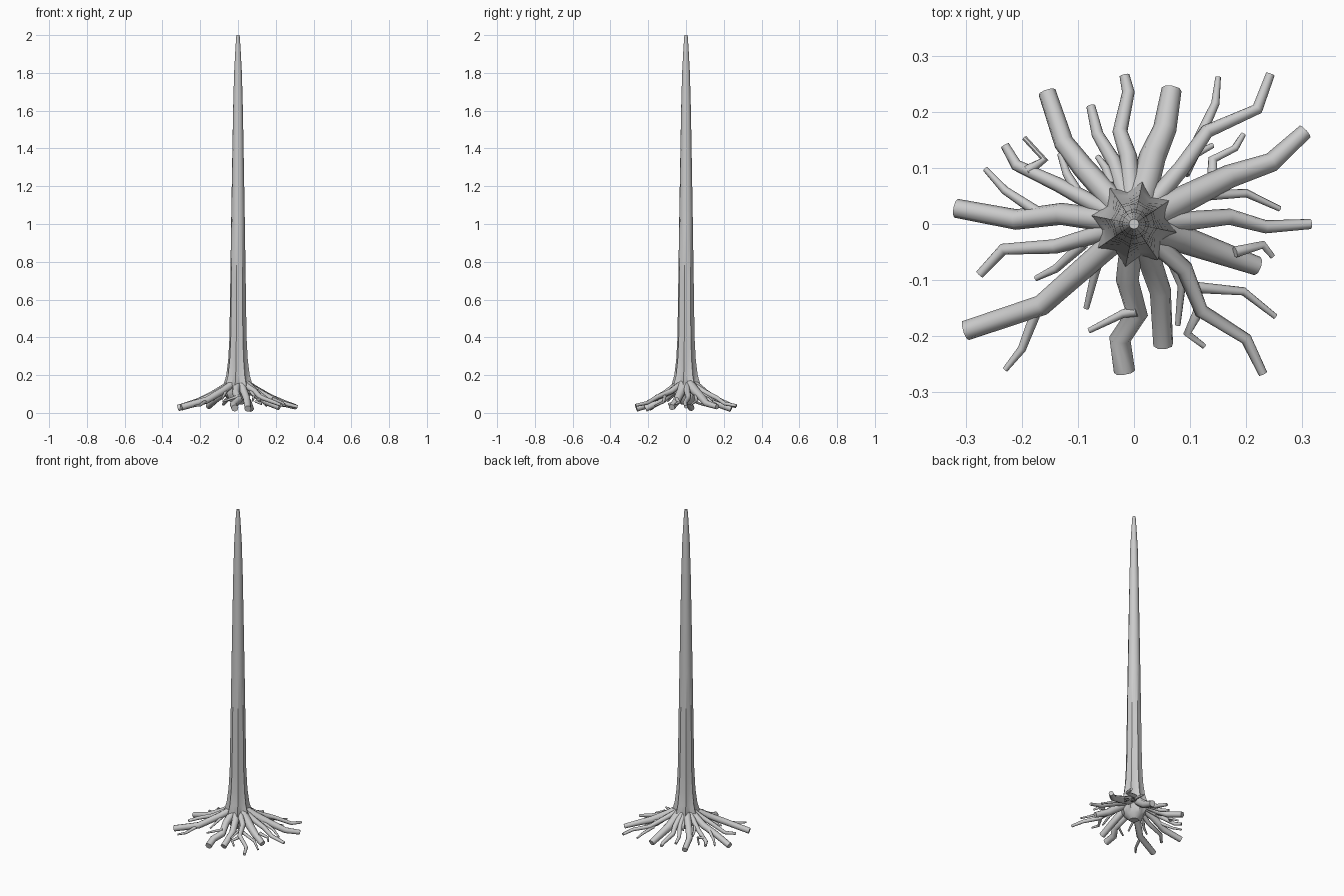
import bpy, bmesh, math

# ---------- trunk: lathe with a lobed, flared foot ----------
SIDES = 16
PROFILE = [  # z, radius, lobe depth
    (0.045, 0.025, 0.0), (0.07, 0.052, 0.05), (0.11, 0.067, 0.12), (0.15, 0.068, 0.14),
    (0.20, 0.057, 0.11), (0.28, 0.049, 0.08), (0.40, 0.044, 0.05), (0.70, 0.040, 0.04),
    (1.00, 0.036, 0.03), (1.30, 0.031, 0.03), (1.60, 0.026, 0.02), (1.80, 0.021, 0.0),
    (1.93, 0.014, 0.0), (2.00, 0.009, 0.0)]
bm = bmesh.new()
rings = []
for z, r, lobe in PROFILE:
    ring = []
    for i in range(SIDES):
        a = 2 * math.pi * (i + 0.5) / SIDES
        rr = r * (1 + lobe * (1 if i % 2 else -1))
        ring.append(bm.verts.new((rr * math.cos(a), rr * math.sin(a), z)))
    rings.append(ring)
for lo, hi in zip(rings, rings[1:]):
    for i in range(SIDES):
        j = (i + 1) % SIDES
        bm.faces.new((lo[i], lo[j], hi[j], hi[i]))
bm.faces.new(rings[0][::-1])
bm.faces.new(rings[-1])
me = bpy.data.meshes.new("trunk")
bm.to_mesh(me)
bm.free()
trunk = bpy.data.objects.new("trunk", me)
bpy.context.collection.objects.link(trunk)


def drop(r, reach, z_tip, z_top=0.155):
    """Height of a root at distance r from the trunk axis."""
    t = min(1, max(0, (r - 0.035) / (reach - 0.035)))
    return z_tip + (z_top - z_tip) * (1 - t) ** 1.4


def tubes(name, paths):
    """paths: lists of (x, y, z, radius); one tapered tube each."""
    cu = bpy.data.curves.new(name, 'CURVE')
    cu.dimensions = '3D'
    cu.bevel_depth = 1.0
    cu.bevel_resolution = 2
    cu.use_fill_caps = True
    for path in paths:
        sp = cu.splines.new('POLY')
        sp.points.add(len(path) - 1)
        for p, (x, y, z, r) in zip(sp.points, path):
            p.co = (x, y, z, 1)
            p.radius = r
    ob = bpy.data.objects.new(name, cu)
    bpy.context.collection.objects.link(ob)
    bpy.ops.object.select_all(action='DESELECT')
    ob.select_set(True)
    bpy.context.view_layer.objects.active = ob
    bpy.ops.object.convert(target='MESH')
    bpy.ops.object.shade_smooth_by_angle(angle=math.radians(50))


def root_path(r0, r1, z_tip, pts):
    """Root from inside the trunk out through the plan points."""
    x, y = pts[0]
    d = math.hypot(x, y)
    plan = [(x / d * 0.035, y / d * 0.035)] + pts
    reach = max(math.hypot(*p) for p in plan)
    out = []
    for i, (x, y) in enumerate(plan):
        t = i / (len(plan) - 1)
        out.append((x, y, drop(math.hypot(x, y), reach, z_tip), r0 + (r1 - r0) * t))
    return out


# ---------- thick roots ----------
THICK = [
    (.022, .016, .035, [(-.09, .10), (-.125, .145), (-.155, .235)]),
    (.027, .018, .022, [(.033, .12), (.055, .17), (.067, .24)]),
    (.028, .014, .032, [(.09, .045), (.17, .085), (.245, .11), (.305, .165)]),
    (.029, .017, .030, [(.08, -.025), (.15, -.05), (.22, -.075)]),
    (.022, .018, .022, [(.03, -.07), (.047, -.12), (.052, -.215)]),
    (.021, .019, .025, [(-.012, -.10), (.005, -.16), (-.025, -.205), (-.017, -.263)]),
    (.021, .018, .030, [(-.08, -.07), (-.165, -.145), (-.30, -.19)]),
    (.021, .017, .026, [(-.13, .018), (-.21, .008), (-.317, .028)])]
tubes("thick_roots", [root_path(*t) for t in THICK])

# ---------- slender roots ----------
SLENDER = [
    (.018, .009, .035, [(-.01, .12), (-.025, .165), (-.01, .235), (-.017, .265)]),
    (.017, .008, .038, [(.085, .10), (.13, .165), (.22, .205), (.243, .267)]),
    (.020, .009, .032, [(.09, .005), (.17, .013), (.235, -.005), (.315, 0)]),
    (.018, .008, .040, [(.09, -.08), (.12, -.155), (.20, -.205), (.23, -.267)]),
    (.018, .008, .045, [(-.07, -.02), (-.14, -.04), (-.233, -.045), (-.275, -.09)]),
    (.018, .008, .045, [(-.07, .035), (-.135, .07), (-.21, .105), (-.23, .14)]),
    (.016, .008, .045, [(-.035, .11), (-.065, .16), (-.077, .21)])]
tubes("slender_roots", [root_path(*t) for t in SLENDER])

# ---------- side twigs: start on a root, end free ----------
TWIGS = [
    [(.115, .15), (.145, .215), (.15, .262)],
    [(.11, -.113), (.195, -.12), (.252, -.165)],
    [(.118, -.15), (.095, -.195), (.125, -.218)],
    [(-.17, -.145), (-.20, -.223), (-.23, -.26)],
    [(-.17, .02), (-.23, .06), (-.265, .098)],
    [(-.19, .095), (-.16, .115), (-.195, .153)],
    [(-.10, .055), (-.12, .09), (-.132, .125)],
    [(-.09, -.035), (-.14, -.08), (-.175, -.097)],
    [(-.06, -.05), (-.07, -.09), (-.085, -.15)],
    [(.005, -.155), (-.02, -.16), (-.08, -.19)],
    [(.07, -.07), (.085, -.11), (.078, -.18)],
    [(.18, -.05), (.23, -.037), (.247, -.058)],
    [(.11, .05), (.20, .055), (.26, .027)],
    [(.14, .08), (.14, .115), (.18, .135), (.195, .16)],
    [(.09, .09), (.11, .125), (.14, .14)],
    [(-.04, .07), (-.05, .10), (-.065, .12)]]
paths = []
for pts in TWIGS:
    n = len(pts) - 1
    paths.append([(x, y, drop(math.hypot(x, y), 0.30, 0.045, 0.145) - 0.008 * i / n,
                   0.010 - 0.005 * i / n) for i, (x, y) in enumerate(pts)])
tubes("root_twigs", paths)

# soften the trunk shading
bpy.ops.object.select_all(action='DESELECT')
trunk.select_set(True)
bpy.context.view_layer.objects.active = trunk
bpy.ops.object.shade_smooth_by_angle(angle=math.radians(40))
